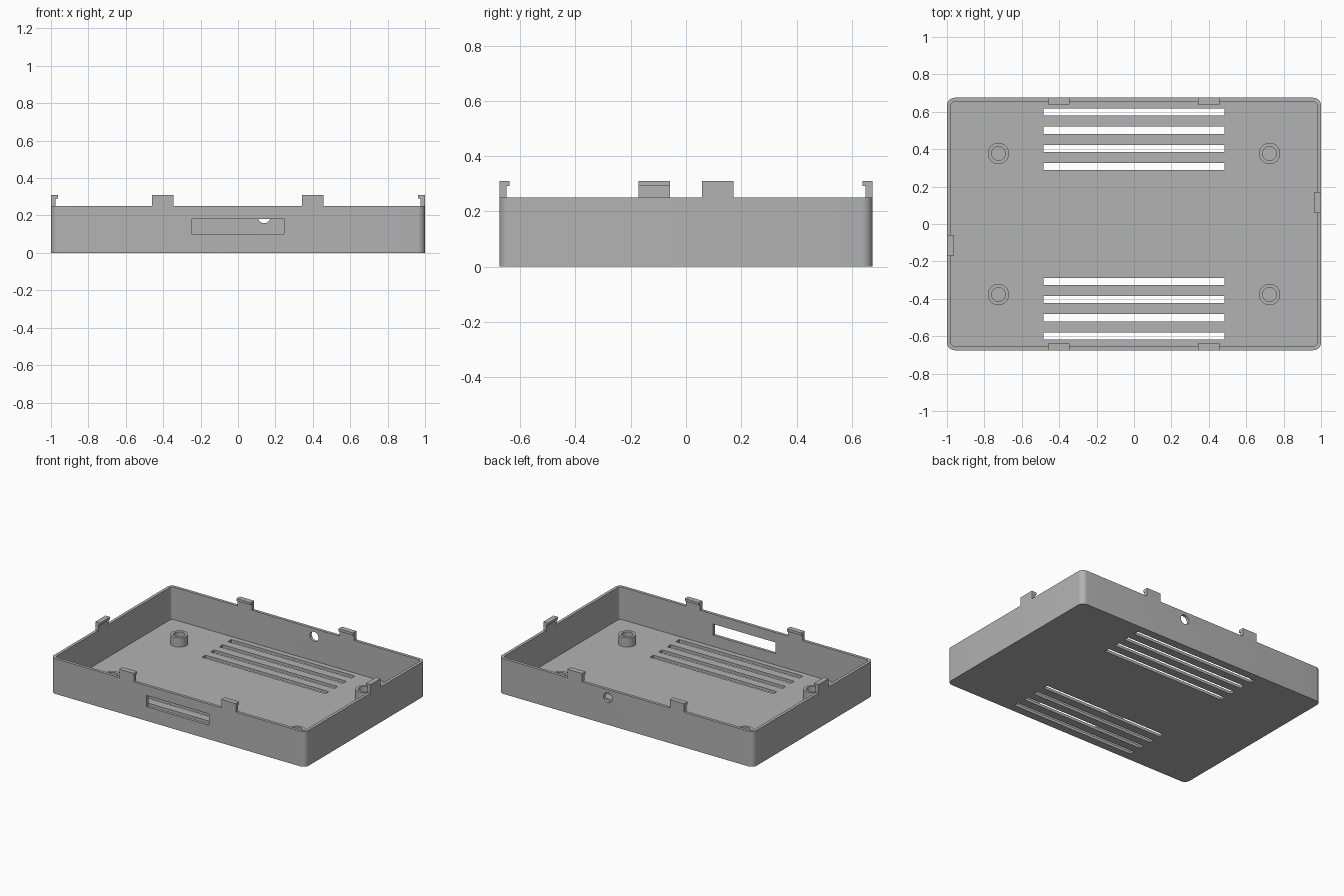
import bpy, bmesh, math
from mathutils import Matrix

if "Cube" in bpy.data.objects:
    bpy.data.objects.remove(bpy.data.objects["Cube"])

grey = bpy.data.materials.new("plain_grey")
grey.diffuse_color = (0.45, 0.45, 0.45, 1)
grey.use_nodes = True
grey.node_tree.nodes["Principled BSDF"].inputs["Base Color"].default_value = grey.diffuse_color


def prism(name, outline, depth, matrix=Matrix()):
    """Extrude a closed 2D outline upward by depth, then place it."""
    bm = bmesh.new()
    face = bm.faces.new([bm.verts.new((x, y, 0)) for x, y in outline])
    top = bmesh.ops.extrude_face_region(bm, geom=[face])["geom"]
    bmesh.ops.translate(bm, vec=(0, 0, depth),
                        verts=[g for g in top if isinstance(g, bmesh.types.BMVert)])
    bmesh.ops.transform(bm, matrix=matrix, verts=bm.verts)
    bmesh.ops.recalc_face_normals(bm, faces=bm.faces)
    me = bpy.data.meshes.new(name)
    bm.to_mesh(me)
    bm.free()
    me.materials.append(grey)
    ob = bpy.data.objects.new(name, me)
    bpy.context.collection.objects.link(ob)
    return ob


def rounded(hx, hy, r, steps=8):
    pts = []
    for q, (sx, sy) in enumerate([(1, 1), (-1, 1), (-1, -1), (1, -1)]):
        for i in range(steps + 1):
            a = (q + i / steps) * math.pi / 2
            pts.append((sx * (hx - r) + r * math.cos(a), sy * (hy - r) + r * math.sin(a)))
    return pts


def circle(r, n=32):
    return [(r * math.cos(2 * math.pi * i / n), r * math.sin(2 * math.pi * i / n)) for i in range(n)]


def box(name, x0, x1, y0, y1, z0, z1):
    return prism(name, [(x0, y0), (x1, y0), (x1, y1), (x0, y1)], z1 - z0,
                 Matrix.Translation((0, 0, z0)))


def cut(ob, cutter):
    mod = ob.modifiers.new("cut", 'BOOLEAN')
    mod.operation, mod.solver, mod.object = 'DIFFERENCE', 'EXACT', cutter
    bpy.context.view_layer.objects.active = ob
    bpy.ops.object.modifier_apply(modifier=mod.name)
    bpy.data.objects.remove(cutter)


def smooth(ob):
    bpy.ops.object.select_all(action='DESELECT')
    ob.select_set(True)
    bpy.context.view_layer.objects.active = ob
    bpy.ops.object.shade_smooth_by_angle(angle=math.radians(30))


HX, HY, H, WALL, FLOOR = 1.0, 0.675, 0.25, 0.021, 0.02

# Open tray with rounded corners
tray = prism("tray", rounded(HX, HY, 0.04), H)
cut(tray, prism("cavity", rounded(HX - WALL, HY - WALL, 0.022), H,
                Matrix.Translation((0, 0, FLOOR))))

# Two banks of ventilation slots in the floor
for side in (-1, 1):
    for i in range(4):
        y = side * (0.308 + 0.0967 * i)
        cut(tray, box("slot", -0.485, 0.485, y - 0.019, y + 0.019, -0.1, 0.1))

# Long port in the front wall, round port in the back wall
cut(tray, box("port", -0.245, 0.245, -0.8, -0.6, 0.10, 0.18))
cut(tray, prism("round_port", circle(0.034), 0.2,
                Matrix.Translation((0.14, 0.75, 0.193)) @ Matrix.Rotation(math.pi / 2, 4, 'X')))
smooth(tray)

# Hollow screw posts
for sx in (-1, 1):
    for sy in (-1, 1):
        at = Matrix.Translation((sx * 0.725, sy * 0.377, FLOOR))
        post = prism("screw_post", circle(0.057), 0.065, at)
        cut(post, prism("bore", circle(0.037), 0.2, at @ Matrix.Translation((0, 0, -0.05))))
        smooth(post)

# Hooked snap clips on the rim: profile is (inward, up), extruded along the wall
hook = [(0, 0), (0.025, 0), (0.025, 0.042), (0.037, 0.042), (0.037, 0.06), (0, 0.06)]
W = 0.113


def clip(x, y, turn):
    # local profile x -> inward, profile y -> up, extrusion -> along the wall
    stand = Matrix.Translation((0, W / 2, 0)) @ Matrix.Rotation(math.pi / 2, 4, 'X')
    prism("snap_clip", hook, W, Matrix.Translation((x, y, H))
          @ Matrix.Rotation(turn, 4, 'Z') @ stand)


for x in (-0.402, 0.4):
    clip(x, -HY, math.pi / 2)
    clip(x, HY, -math.pi / 2)
clip(-HX, -0.115, 0)
clip(HX, 0.115, math.pi)
